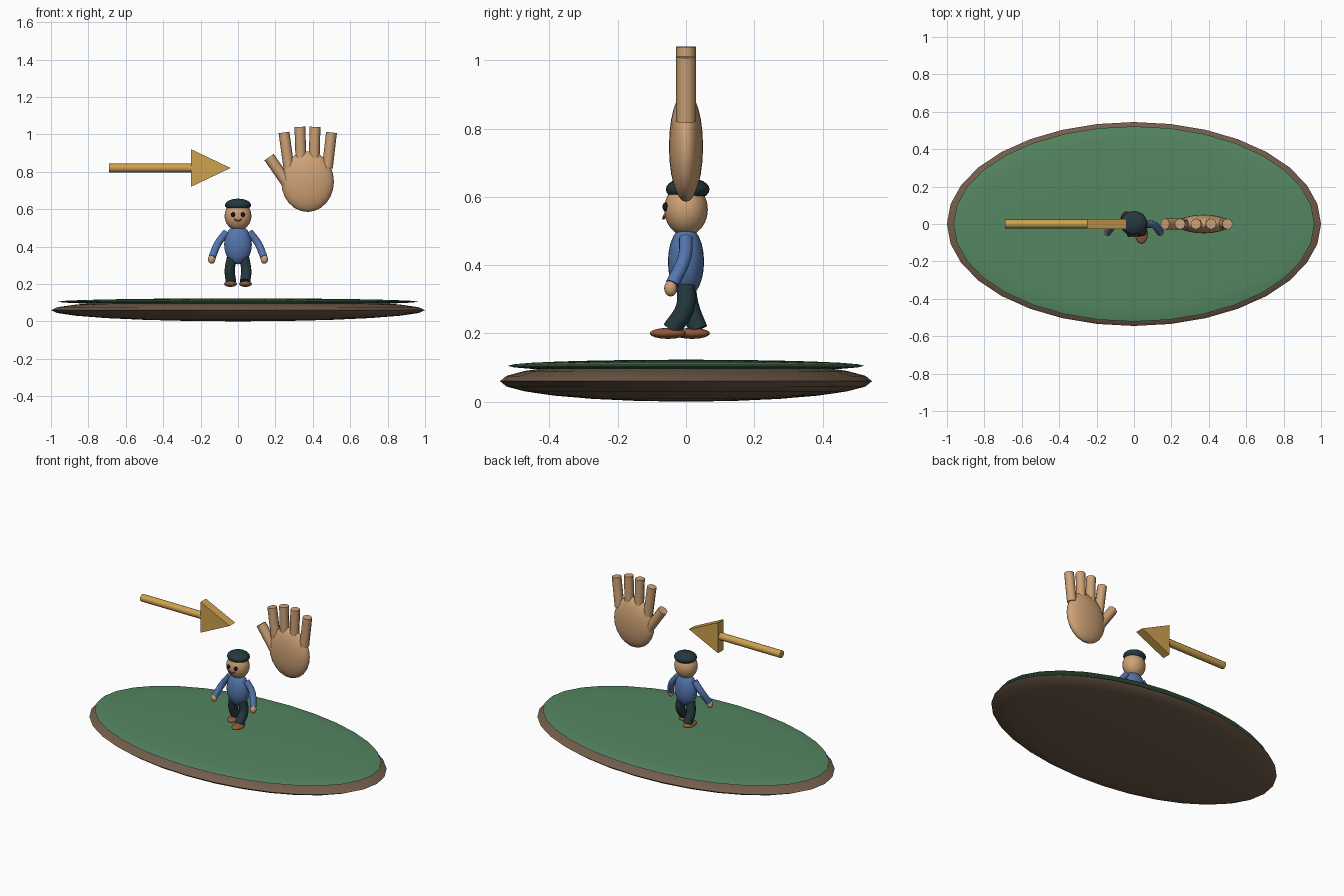
import bpy, bmesh, math
from mathutils import Vector

if "Cube" in bpy.data.objects:
    bpy.data.objects.remove(bpy.data.objects["Cube"])


def material(name, rgb):
    m = bpy.data.materials.new(name)
    m.diffuse_color = (*rgb, 1)
    m.use_nodes = True
    m.node_tree.nodes["Principled BSDF"].inputs["Base Color"].default_value = m.diffuse_color
    return m


GREEN = material("grass_green", (0.09, 0.24, 0.12))
EARTH = material("earth_brown", (0.17, 0.11, 0.07))
SKIN = material("skin", (0.62, 0.36, 0.18))
BLUE = material("shirt_blue", (0.09, 0.18, 0.42))
DARK = material("dark_cloth", (0.018, 0.04, 0.048))
BLACK = material("black", (0.01, 0.01, 0.012))
SHOE = material("shoe_brown", (0.28, 0.10, 0.04))
GOLD = material("gold", (0.62, 0.36, 0.08))


def finish(obj, name, mat, angle):
    obj.name = name
    obj.data.materials.clear()
    obj.data.materials.append(mat)
    bpy.ops.object.select_all(action='DESELECT')
    obj.select_set(True)
    bpy.context.view_layer.objects.active = obj
    bpy.ops.object.shade_smooth_by_angle(angle=math.radians(angle))
    return obj


def ellipsoid(name, loc, radii, mat, seg=24, rings=12):
    bpy.ops.mesh.primitive_uv_sphere_add(segments=seg, ring_count=rings, radius=1, location=loc)
    obj = bpy.context.object
    obj.scale = radii
    bpy.ops.object.transform_apply(location=False, rotation=False, scale=True)
    return finish(obj, name, mat, 80)


def rod(name, a, b, r, mat, sides=8):
    a, b = Vector(a), Vector(b)
    bpy.ops.mesh.primitive_cylinder_add(vertices=sides, radius=r, depth=(b - a).length,
                                        location=(a + b) / 2)
    obj = bpy.context.object
    # tilt only about y: all rods lie in the xz plane
    obj.rotation_euler = (0, math.atan2(b.x - a.x, b.z - a.z), 0)
    return finish(obj, name, mat, 62)


def limb(name, points, r, mat):
    cu = bpy.data.curves.new(name, 'CURVE')
    cu.dimensions = '3D'
    cu.bevel_depth = r
    cu.bevel_resolution = 4
    cu.resolution_u = 6
    cu.use_fill_caps = True
    sp = cu.splines.new('BEZIER')
    sp.bezier_points.add(len(points) - 1)
    for bp, p in zip(sp.bezier_points, points):
        bp.co = p
        bp.handle_left_type = bp.handle_right_type = 'AUTO'
    obj = bpy.data.objects.new(name, cu)
    bpy.context.collection.objects.link(obj)
    bpy.ops.object.select_all(action='DESELECT')
    obj.select_set(True)
    bpy.context.view_layer.objects.active = obj
    bpy.ops.object.convert(target='MESH')
    return finish(bpy.context.object, name, mat, 50)


# Oval island
ellipsoid("earth_base", (0, 0, 0.06), (1, 0.545, 0.06), EARTH, 32, 12)
ellipsoid("grass_top", (0, 0, 0.105), (0.965, 0.522, 0.018), GREEN, 32, 12)

# Figure: torso, head, cap and face
ellipsoid("torso", (0, 0, 0.41), (0.074, 0.053, 0.105), BLUE)
ellipsoid("head", (0, 0, 0.563), (0.072, 0.064, 0.077), SKIN)
ellipsoid("cap", (0, 0.005, 0.622), (0.07, 0.064, 0.034), DARK)
for s, side in ((-1, "left"), (1, "right")):
    ellipsoid(side + "_eye", (s * 0.026, -0.06, 0.571), (0.011, 0.009, 0.013), BLACK, 12, 8)
limb("mouth", [(-0.02, -0.062, 0.546), (0, -0.066, 0.537), (0.02, -0.062, 0.546)], 0.004, SHOE)

# Arms, hands and walking legs
for s, side in ((-1, "left"), (1, "right")):
    limb(side + "_arm", [(s * 0.06, 0, 0.478), (s * 0.105, -0.005, 0.42),
                         (s * 0.138, -0.04, 0.345)], 0.02, BLUE)
    ellipsoid(side + "_hand", (s * 0.141, -0.045, 0.332), (0.02, 0.019, 0.024), SKIN, 16, 8)
    step = -0.053 if s > 0 else 0.017
    ankle = -0.042 if s > 0 else 0.036
    knee = -0.003 if s > 0 else 0.012
    limb(side + "_leg", [(s * 0.033, 0, 0.34), (s * 0.044, knee, 0.275),
                         (s * 0.038, ankle, 0.212)], 0.028, DARK)
    ellipsoid(side + "_shoe", (s * 0.04, step, 0.2), (0.034, 0.053, 0.016), SHOE)

# Arrow: round shaft and wedge head
rod("arrow_shaft", (-0.69, 0, 0.82), (-0.24, 0, 0.82), 0.023, GOLD, 12)
bm = bmesh.new()
outline = [(-0.25, 0.72), (-0.04, 0.82), (-0.25, 0.92)]
face = bm.faces.new([bm.verts.new((x, -0.028, z)) for x, z in outline])
ext = bmesh.ops.extrude_face_region(bm, geom=[face])
bmesh.ops.translate(bm, vec=(0, 0.056, 0),
                    verts=[v for v in ext["geom"] if isinstance(v, bmesh.types.BMVert)])
bmesh.ops.recalc_face_normals(bm, faces=bm.faces)
me = bpy.data.meshes.new("arrow_head")
bm.to_mesh(me)
bm.free()
head = bpy.data.objects.new("arrow_head", me)
bpy.context.collection.objects.link(head)
finish(head, "arrow_head", GOLD, 20)

# Raised hand: palm, four fingers and a thumb
ellipsoid("palm", (0.372, 0, 0.747), (0.141, 0.05, 0.162), SKIN)
fingers = [(0.272, 0.246, 1.01), (0.338, 0.331, 1.04), (0.406, 0.412, 1.04), (0.478, 0.5, 1.01)]
for i, (x0, x1, top) in enumerate(fingers):
    rod("finger_%d" % (i + 1), (x0, 0, 0.82), (x1, 0, top), 0.029, SKIN)
rod("thumb", (0.272, 0, 0.725), (0.166, 0, 0.878), 0.03, SKIN)
